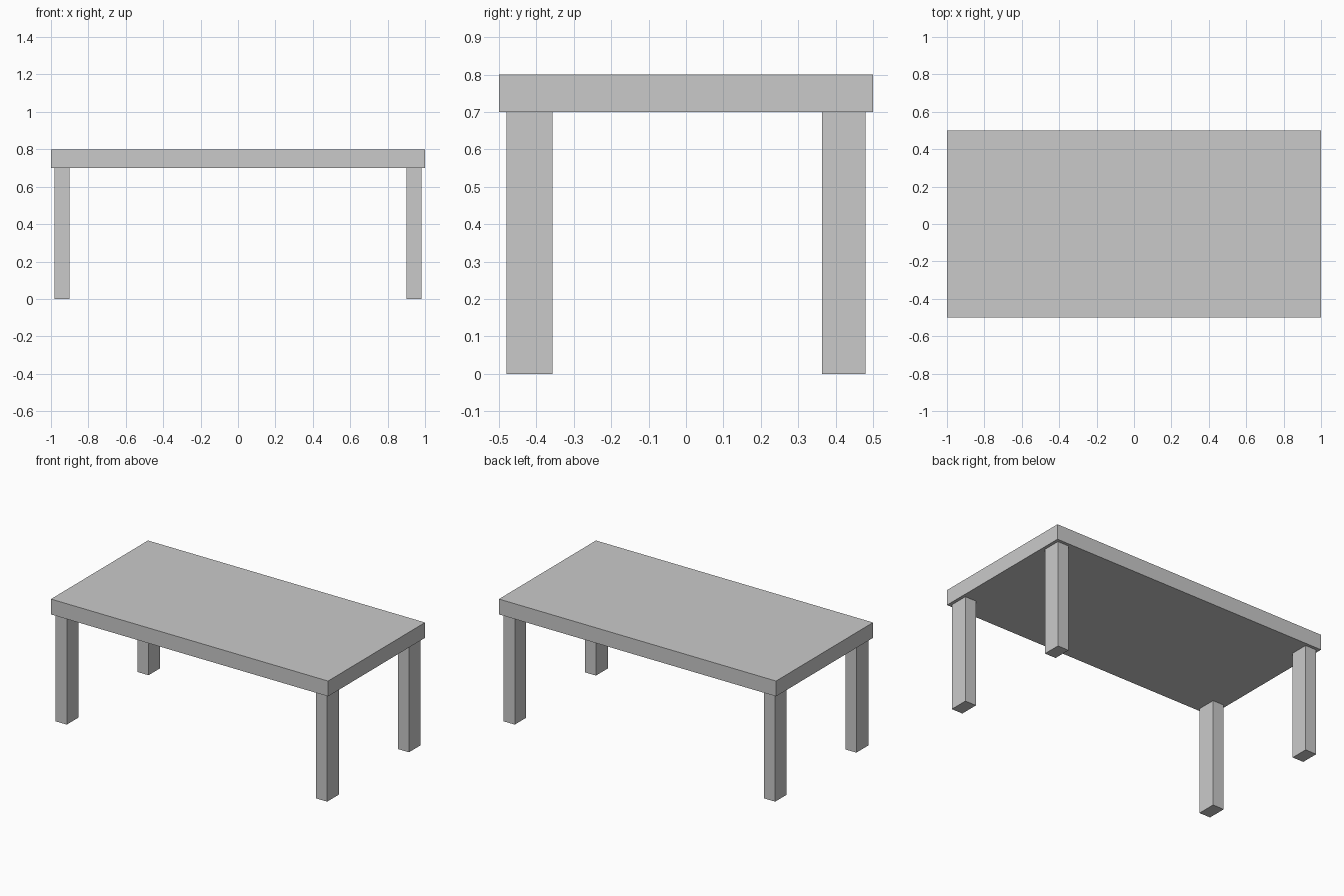
import bpy

cube = bpy.data.objects.get("Cube")
if cube:
    bpy.data.objects.remove(cube, do_unlink=True)

# One plain grey for the whole table
grey = bpy.data.materials.new("light_grey")
grey.use_nodes = True
colour = (0.59, 0.59, 0.59, 1)
grey.diffuse_color = colour
grey.node_tree.nodes["Principled BSDF"].inputs["Base Color"].default_value = colour


def box(name, low, high):
    """Add a box spanning two opposite corners."""
    centre = [(a + b) / 2 for a, b in zip(low, high)]
    bpy.ops.mesh.primitive_cube_add(size=1, location=centre)
    obj = bpy.context.object
    obj.name = name
    obj.scale = [b - a for a, b in zip(low, high)]
    bpy.ops.object.transform_apply(location=False, rotation=False, scale=True)
    obj.data.materials.append(grey)
    return obj


# Table top
LEG_TOP = 0.7
box("table_top", (-1, -0.5, LEG_TOP), (1, 0.5, 0.8))

# Four legs, set in slightly from the edges
for side, x0, x1 in (("right", -0.98, -0.9), ("left", 0.9, 0.98)):
    for end, y0, y1 in (("front", -0.48, -0.357), ("back", 0.363, 0.48)):
        box(f"{end}_{side}_leg", (x0, y0, 0), (x1, y1, LEG_TOP))
